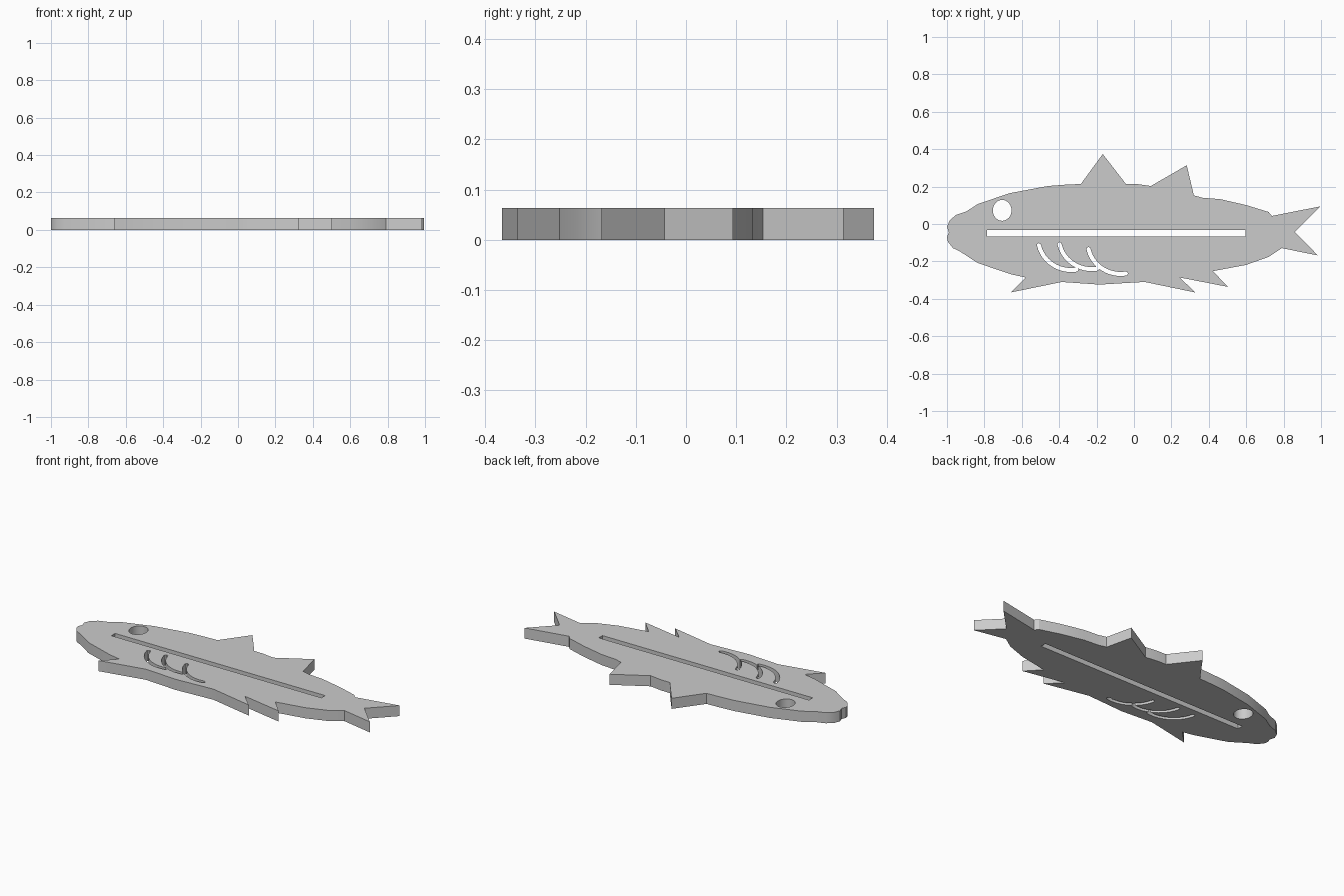
import bpy
import bmesh
from math import cos, sin, pi, radians
from mathutils import Vector

THICK = 0.063

cube = bpy.data.objects.get("Cube")
if cube:
    bpy.data.objects.remove(cube, do_unlink=True)

grey = bpy.data.materials.new("plain grey")
grey.use_nodes = True
colour = (0.6, 0.6, 0.6, 1)
grey.diffuse_color = colour
grey.node_tree.nodes["Principled BSDF"].inputs["Base Color"].default_value = colour


def prism(name, outline, z0, z1):
    """Extrude a flat outline between two heights."""
    bm = bmesh.new()
    face = bm.faces.new([bm.verts.new((p[0], p[1], z0)) for p in outline])
    walls = bmesh.ops.extrude_face_region(bm, geom=[face])
    top = [v for v in walls["geom"] if isinstance(v, bmesh.types.BMVert)]
    bmesh.ops.translate(bm, verts=top, vec=(0, 0, z1 - z0))
    bmesh.ops.recalc_face_normals(bm, faces=bm.faces)
    mesh = bpy.data.meshes.new(name)
    bm.to_mesh(mesh)
    bm.free()
    mesh.materials.append(grey)
    obj = bpy.data.objects.new(name, mesh)
    bpy.context.collection.objects.link(obj)
    return obj


def stroke(points, half):
    """Outline of a round-ended ribbon along a Bezier path."""
    a, b, c, d = [Vector(p) for p in points]
    left, right = [], []
    steps = 12
    for i in range(steps + 1):
        t = i / steps
        u = 1 - t
        p = a * u**3 + b * 3 * u * u * t + c * 3 * u * t * t + d * t**3
        tan = ((b - a) * u * u + (c - b) * 2 * u * t + (d - c) * t * t).normalized()
        n = Vector((-tan.y, tan.x)) * half
        left.append(p + n)
        right.append(p - n)
        if i == 0:
            start = [p + n * cos(k) - tan * half * sin(k) for k in (pi * 3/4, pi / 2, pi / 4)]
        if i == steps:
            end = [p + n * cos(k) + tan * half * sin(k) for k in (pi / 4, pi / 2, pi * 3/4)]
    return left + end + right[::-1] + start


# Silhouette sections, clockwise from the mouth
head_top = [(-.99, -.045), (-1, -.015), (-.985, .02), (-.952, .048), (-.895, .068),
            (-.835, .107), (-.664, .165), (-.46, .203), (-.37, .21), (-.284, .214)]
dorsal_fins = [(-.167, .374), (-.044, .215), (.02, .213), (.09, .203), (.282, .314), (.32, .153)]
back = [(.368, .14), (.46, .133), (.6, .101), (.72, .064), (.737, .043)]
tail = [(.995, .094), (.86, -.043), (.983, -.168), (.79, -.129)]
belly_rear = [(.72, -.176), (.598, -.219), (.422, -.252)]
belly_fins = [(.502, -.336), (.245, -.286), (.327, -.366)]
belly = [(.058, -.31), (0, -.313), (-.183, -.324), (-.386, -.31)]
chest_fin = [(-.659, -.366), (-.579, -.286)]
jaw = [(-.653, -.27), (-.835, -.209), (-.93, -.147), (-.968, -.129), (-.995, -.095), (-1, -.07)]
body = prism("fish_body", head_top + dorsal_fins + back + tail + belly_rear + belly_fins
             + belly + chest_fin + jaw, 0, THICK)

# Cutouts: eye, long side slot and three gill curves
eye = [(-.705 + .05 * cos(a), .073 + .056 * sin(a)) for a in [2 * pi * i / 32 for i in range(32)]]
slot = [(-.785, -.067), (.595, -.067), (.595, -.032), (-.785, -.032)]
cutouts = {"eye_cutter": eye, "slot_cutter": slot}
gill = [(0, 0), (.02, -.09), (.11, -.145), (.2, -.131)]
for i, (x, y) in enumerate([(-.508, -.113), (-.398, -.108), (-.243, -.134)]):
    cutouts[f"gill_cutter_{i + 1}"] = stroke([(x + px, y + py) for px, py in gill], .011)

bpy.context.view_layer.objects.active = body
for name, outline in cutouts.items():
    cutter = prism(name, outline, -.05, THICK + .05)
    mod = body.modifiers.new(name, "BOOLEAN")
    mod.operation = "DIFFERENCE"
    mod.solver = "EXACT"
    mod.object = cutter
    bpy.ops.object.modifier_apply(modifier=name)
    bpy.data.objects.remove(cutter, do_unlink=True)

# Smooth curved walls, crisp rims
bpy.ops.object.select_all(action="DESELECT")
body.select_set(True)
bpy.ops.object.shade_smooth_by_angle(angle=radians(30))
